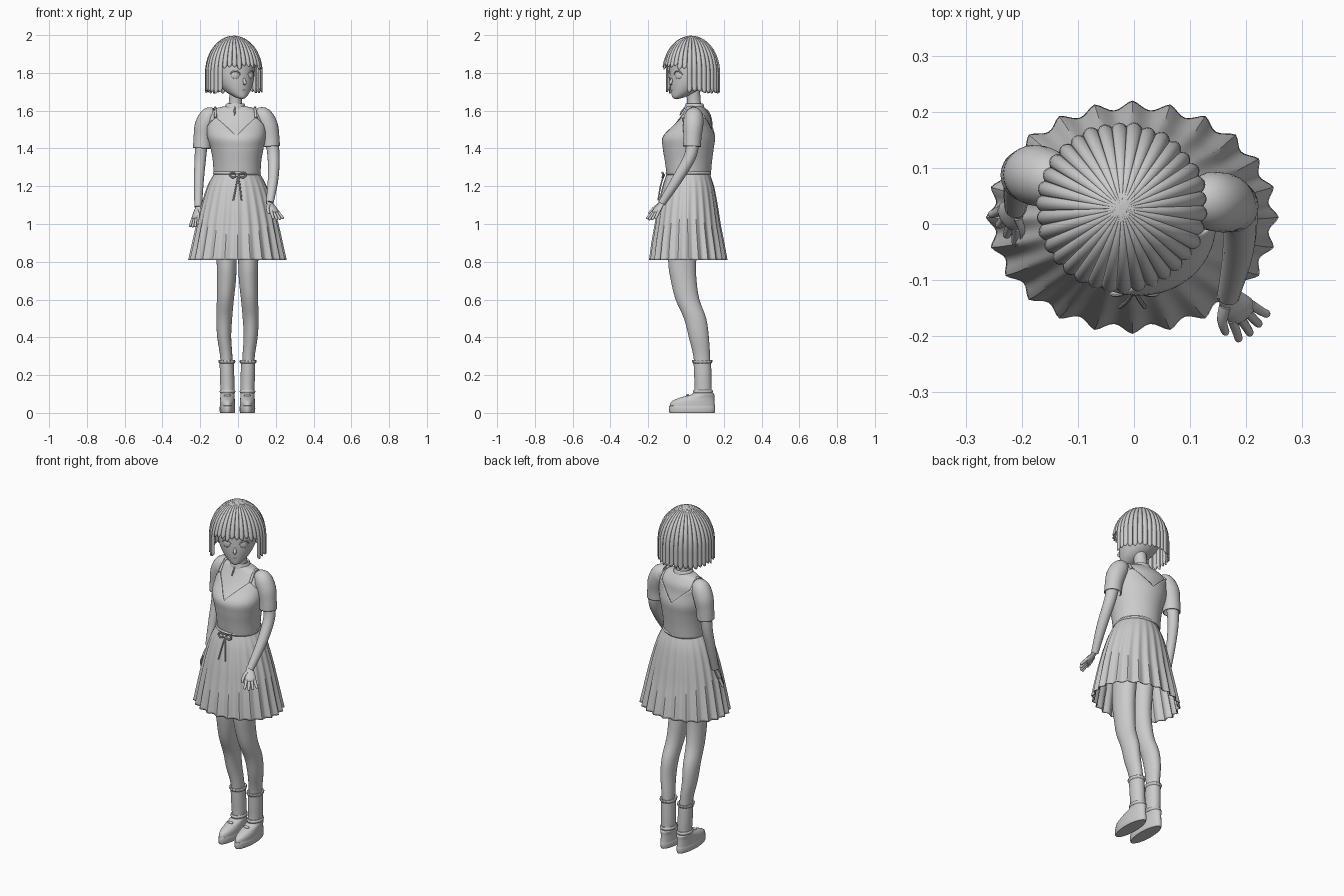
import bpy, bmesh, math, random
from math import sin, cos, pi
from mathutils import Vector, Matrix

random.seed(4)
cube = bpy.data.objects.get("Cube")
if cube:
    bpy.data.objects.remove(cube)

grey = bpy.data.materials.new("plain grey")
grey.use_nodes = True
grey.diffuse_color = (0.6, 0.6, 0.6, 1)
grey.node_tree.nodes["Principled BSDF"].inputs["Base Color"].default_value = (0.6, 0.6, 0.6, 1)


def finish(name, bm, thick=0, matrix=None, angle=40):
    """Turn a bmesh into a smooth shaded object, with optional shell thickness."""
    bmesh.ops.recalc_face_normals(bm, faces=bm.faces)
    mesh = bpy.data.meshes.new(name)
    bm.to_mesh(mesh)
    bm.free()
    mesh.materials.append(grey)
    obj = bpy.data.objects.new(name, mesh)
    bpy.context.collection.objects.link(obj)
    if matrix:
        obj.matrix_world = matrix
    if thick:
        shell = obj.modifiers.new("shell", 'SOLIDIFY')
        shell.thickness = thick
    bpy.ops.object.select_all(action='DESELECT')
    obj.select_set(True)
    bpy.context.view_layer.objects.active = obj
    bpy.ops.object.shade_smooth_by_angle(angle=math.radians(angle))
    return obj


def spline(keys, t):
    """Smooth interpolation through a list of tuples; t counts keys."""
    last = len(keys) - 1
    i = max(0, min(int(t), last - 1))
    u = t - i
    p0, p1, p2, p3 = [keys[max(0, min(last, i + k))] for k in (-1, 0, 1, 2)]
    return [b + u / 2 * (c - a + u * (2 * a - 5 * b + 4 * c - d + u * (3 * (b - c) + d - a)))
            for a, b, c, d in zip(p0, p1, p2, p3)]


def samples(keys, step):
    n = (len(keys) - 1) * step
    return [i / step for i in range(n + 1)]


def skin(name, rings, cap=True, **more):
    """Bridge closed rings of points."""
    bm = bmesh.new()
    rows = [[bm.verts.new(p) for p in r] for r in rings]
    n = len(rows[0])
    for a, b in zip(rows, rows[1:]):
        for i in range(n):
            bm.faces.new((a[i], a[(i + 1) % n], b[(i + 1) % n], b[i]))
    if cap:
        bm.faces.new(rows[0])
        bm.faces.new(rows[-1])
    return finish(name, bm, **more)


def around(key, a, grow=0, shear=0):
    """Point on a level ellipse (z, centre x, centre y, radius x, radius y); a = 0 is the front."""
    z, cx, cy, rx, ry = key
    x = (rx + grow) * sin(a)
    return Vector((cx + x, cy - (ry + grow) * cos(a) - shear * x, z))


def body(name, keys, n=32, step=4, wave=None, shear=0, **more):
    rings = []
    for t in samples(keys, step):
        key = spline(keys, t)
        rings.append([around(key, 2 * pi * i / n, wave(2 * pi * i / n, t) if wave else 0, shear)
                      for i in range(n)])
    return skin(name, rings, **more)


def tube(name, keys, n=12, step=5, flat=1, side=None, **more):
    """Round (or flattened) sweep along points (x, y, z, radius)."""
    pts = [spline(keys, t) for t in samples(keys, step)]
    rings = []
    for i, p in enumerate(pts):
        along = Vector(pts[min(i + 1, len(pts) - 1)][:3]) - Vector(pts[max(i - 1, 0)][:3])
        across = Vector(side) if side else (Vector((0, 1, 0)) if abs(along.normalized().y) < 0.8 else Vector((1, 0, 0)))
        v = along.cross(across).normalized()
        u = v.cross(along).normalized()
        rings.append([Vector(p[:3]) + p[3] * (u * cos(2 * pi * k / n) + v * flat * sin(2 * pi * k / n))
                      for k in range(n)])
    return skin(name, rings, **more)


def ball(name, size, place, matrix):
    bm = bmesh.new()
    bmesh.ops.create_uvsphere(bm, u_segments=20, v_segments=12, radius=1)
    bmesh.ops.transform(bm, matrix=Matrix.Translation(place) @ Matrix.Diagonal((*size, 1)), verts=bm.verts)
    return finish(name, bm, matrix=matrix)


# Shirt and fitted dress bodice
torso = [(1.26, -.005, .015, .118, .11), (1.33, -.005, .013, .122, .118), (1.4, -.005, .012, .134, .128),
         (1.46, -.008, .015, .148, .132), (1.52, -.01, .035, .148, .1), (1.57, -.012, .05, .14, .077),
         (1.61, -.015, .05, .105, .052), (1.625, -.015, .045, .045, .042)]
TWIST = .1
body("shirt", torso, shear=TWIST)


def neckline(a):
    f = abs(sin(a))
    return 3.1 + 1.8 * f / .72 if f < .72 else 4.9 - .9 * (f - .72) / .28


rows, cols = 20, 96
skin("bodice", [[around(spline(torso, neckline(2 * pi * c / cols) * r / rows), 2 * pi * c / cols, .006, TWIST)
                 for c in range(cols)] for r in range(rows + 1)], cap=False, thick=.006)
for side, label in ((1, "left"), (-1, "right")):
    a = side * .8
    front, back = [around(spline(torso, 4.8), q, .006, TWIST) for q in (a, pi - a)]
    top = around(spline(torso, 6), side * pi / 2, 0, TWIST) + Vector((0, 0, .006))
    tube(label + "_strap", [(*front, .007), (*top, .007), (*back, .007)])

# Pleated skirt and waist tie
skirt = [(1.27, -.005, .012, .119, .112), (1.2, -.005, .012, .156, .135), (1.1, -.004, .01, .188, .155),
         (1, -.003, .009, .213, .17), (.9, -.003, .01, .234, .187), (.81, -.003, .012, .253, .2)]
body("skirt", skirt, n=192, step=5, cap=False, thick=.005,
     wave=lambda a, t: .0016 * t * (1 - 2 * abs(sin(12 * a)) ** 1.5))
body("waistband", [(1.262, -.005, .012, .122, .116), (1.27, -.005, .012, .127, .121),
                   (1.278, -.005, .012, .122, .116)], n=48)
for s in (1, -1):
    tube("bow_loop", [(-.005, -.115, 1.258, .004), (s * .03, -.125, 1.272, .005), (s * .042, -.122, 1.258, .005),
                      (s * .026, -.125, 1.246, .005), (-.005, -.115, 1.256, .004)], n=8)
    tube("bow_tail", [(0, -.118, 1.256, .004), (s * .01, -.135, 1.2, .004), (s * .022 - .003, -.148, 1.125, .004)], n=8)
ball("bow_knot", (.009, .007, .008), (-.005, -.12, 1.258), Matrix())

# Neck, collar and pendant
body("neck", [(1.59, -.015, .045, .042, .04), (1.65, -.013, .042, .035, .036), (1.72, -.008, .035, .036, .038)])
body("collar", [(1.612, -.015, .045, .056, .053), (1.626, -.015, .045, .053, .05),
                (1.638, -.014, .044, .046, .045), (1.63, -.014, .044, .038, .038)], cap=False)
tube("pendant", [(-.018, -.004, 1.62, .003), (-.018, -.022, 1.595, .005), (-.018, -.032, 1.575, .002)], n=8)

# Arms, sleeves and hands
def hand(label, wrist, forward, across):
    w, f, s = Vector(wrist), Vector(forward).normalized(), Vector(across).normalized()
    s = (s - f * s.dot(f)).normalized()

    def limb(name, stops, flat=1):
        tube(label + name, [(*(w + f * u + s * v), r) for u, v, r in stops], n=10, step=3, flat=flat, side=s)
    limb("palm", [(-.015, 0, .018), (.015, 0, .023), (.045, 0, .029), (.066, 0, .025), (.072, 0, .01)], .45)
    for i in range(4):
        v = -.021 + .014 * i
        reach = .054 - .007 * abs(i - 1.7)
        limb("finger", [(.055, v, .009), (.066 + reach / 2, v * 1.35, .008), (.062 + reach, v * 1.6, .007),
                        (.067 + reach, v * 1.65, .002)])
    limb("thumb", [(.015, .015, .011), (.04, .036, .009), (.07, .044, .007), (.076, .045, .002)])


tube("left_arm", [(.14, .04, 1.57, .038), (.175, .035, 1.45, .035), (.188, .022, 1.36, .032),
                  (.186, -.045, 1.24, .028), (.168, -.128, 1.11, .02)], n=16)
tube("right_arm", [(-.165, .09, 1.57, .038), (-.19, .09, 1.45, .034), (-.2, .088, 1.34, .03),
                   (-.207, .065, 1.23, .026), (-.211, .03, 1.09, .02)], n=16)
hand("left_", (.168, -.128, 1.11), (.4, -.5, -.72), (-.7, -.6, 0))
hand("right_", (-.211, .03, 1.09), (-.2, -.36, -.9), (.6, -.8, 0))
tube("left_sleeve", [(.095, .045, 1.585, .03), (.13, .042, 1.57, .05), (.158, .038, 1.52, .053),
                     (.171, .034, 1.46, .048), (.175, .032, 1.41, .047)], n=24, cap=False, thick=.005)
tube("right_sleeve", [(-.12, .07, 1.585, .03), (-.15, .08, 1.57, .05), (-.175, .087, 1.52, .054),
                      (-.186, .088, 1.46, .049), (-.19, .087, 1.4, .048)], n=24, cap=False, thick=.005)

# Legs, socks and shoes, mirrored about the stance centre
leg = [(.98, .055, -.01, .06, .08), (.8, .054, -.02, .053, .074), (.7, .055, -.012, .05, .068),
       (.6, .061, .008, .045, .063), (.5, .067, .048, .042, .059), (.4, .067, .068, .037, .053),
       (.28, .055, .085, .032, .043), (.1, .053, .09, .03, .04)]
sock = [(.275, .054, .086, .037, .046), (.2, .052, .089, .038, .046), (.13, .05, .091, .037, .045),
        (.07, .05, .088, .034, .048)]
cuff = [(.262, .053, .086, .038, .046), (.27, .053, .086, .043, .052), (.28, .054, .086, .042, .051),
        (.278, .054, .086, .032, .043)]
sole = [(0, .05, .032, .038, .118), (.008, .05, .032, .041, .122), (.034, .05, .032, .041, .122),
        (.038, .05, .032, .038, .119)]
upper = [(.036, .05, .033, .04, .12), (.06, .05, .037, .04, .114), (.08, .05, .058, .038, .092),
         (.097, .05, .088, .037, .062), (.105, .05, .09, .036, .055)]
strap = [(.104, .05, .09, .037, .05), (.113, .05, .09, .042, .054), (.122, .05, .09, .037, .05)]
for side, label in ((1, "left_"), (-1, "right_")):
    def mirrored(keys):
        return [(z, side * (x + .003) - .003, *rest) for z, x, *rest in keys]
    body(label + "leg", mirrored(leg))
    body(label + "sock", mirrored(sock), n=24)
    body(label + "sock_cuff", mirrored(cuff), n=64, cap=False, wave=lambda a, t: .0015 * cos(16 * a))
    body(label + "sole", mirrored(sole), step=2)
    body(label + "shoe", mirrored(upper))
    body(label + "ankle_strap", mirrored(strap))
    ball(label + "shoe_bow", (.018, .008, .008), (side * .053 - .003, .008, .093), Matrix())

# Head, turned toward the left
turn = Matrix.Translation((-.022, .028, 0)) @ Matrix.Rotation(math.radians(28), 4, 'Z')
head = [(1.663, 0, -.088, .01, .012), (1.672, 0, -.076, .03, .034), (1.7, 0, -.046, .063, .068),
        (1.74, 0, -.02, .09, .097), (1.79, 0, -.005, .106, .112), (1.86, 0, .005, .112, .118),
        (1.92, 0, .008, .095, .1), (1.965, 0, .008, .05, .05)]
body("head", head, matrix=turn)
tube("nose", [(0, -.112, 1.775, .004), (0, -.12, 1.756, .008), (0, -.126, 1.745, .008),
              (0, -.113, 1.737, .003)], n=10, matrix=turn)
tube("mouth", [(-.02, -.106, 1.711, .002), (0, -.113, 1.709, .004), (.02, -.106, 1.711, .002)], n=8, matrix=turn)
for s in (1, -1):
    tilt = turn @ Matrix.Translation((s * .047, -.103, 1.787)) @ Matrix.Rotation(s * .45, 4, 'Z')
    ball("eye", (.022, .006, .021), (0, 0, 0), tilt)
    ball("iris", (.013, .004, .018), (0, -.004, 0), tilt)
    tube("eyelid", [(-.026, 0, .004, .002), (-.014, -.006, .02, .004), (.012, -.006, .021, .004),
                    (.028, 0, .004, .002)], n=8, matrix=tilt)

# Bobbed hair: fluted locks from the crown, short over the face
bm = bmesh.new()
locks, cols, rows = 34, 8, 20
for k in range(locks):
    mid = 2 * pi * (k + .5) / locks
    off = (mid + pi) % (2 * pi) - pi
    fringe = abs(off) < math.radians(58)
    hem = (.9 if fringe else 1.5) + random.uniform(-.02, .05)
    lift = random.uniform(0, .004)
    grid = []
    for c in range(cols + 1):
        u = 2 * c / cols - 1
        a = mid + u * pi / locks * 1.04
        line = []
        for r in range(rows + 1):
            p = (hem - (.05 if fringe else .07) * u * u) * r / rows
            bend = min(p, 1) * pi / 2
            radius = .144 * sin(bend) * (1 + .055 * (1 - u * u)) + lift * min(p, 1)
            z = 1.8 + .197 * cos(bend) - .2 * max(0, p - 1)
            line.append(bm.verts.new((radius * sin(a), -radius * cos(a), z)))
        grid.append(line)
    for a, b in zip(grid, grid[1:]):
        for r in range(rows):
            bm.faces.new((a[r], a[r + 1], b[r + 1], b[r]))
bmesh.ops.remove_doubles(bm, verts=bm.verts, dist=.0002)
finish("hair", bm, thick=.006, matrix=turn, angle=30)
